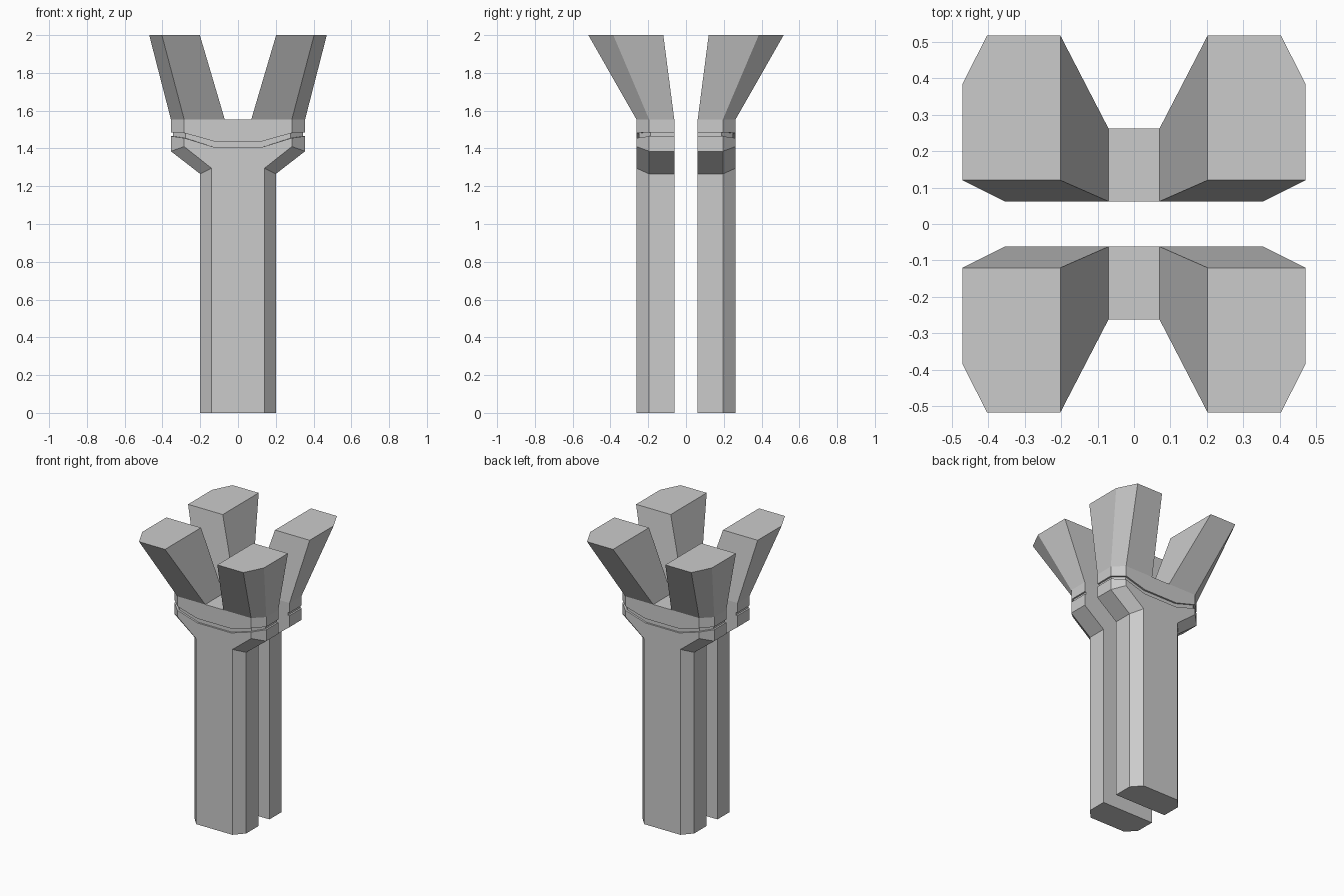
import bpy
import bmesh

cube = bpy.data.objects.get("Cube")
if cube:
    bpy.data.objects.remove(cube, do_unlink=True)

grey = bpy.data.materials.new("light grey")
grey.use_nodes = True
COLOUR = (0.6, 0.6, 0.6, 1)
grey.diffuse_color = COLOUR
grey.node_tree.nodes["Principled BSDF"].inputs["Base Color"].default_value = COLOUR

INNER, SHOULDER, FRONT = -0.062, -0.195, -0.262   # depths of the section corners
TOP, TIP = 1.553, 2.0


def loft(name, rings, sx=1, sy=1):
    """Skin a stack of matching rings, cap the ends, merge coplanar faces."""
    bm = bmesh.new()
    loops = [[bm.verts.new((x * sx, y * sy, z)) for x, y, z in ring] for ring in rings]
    for low, high in zip(loops, loops[1:]):
        for i in range(len(low)):
            j = (i + 1) % len(low)
            bm.faces.new((low[i], low[j], high[j], high[i]))
    bm.faces.new(loops[0])
    bm.faces.new(loops[-1])
    bmesh.ops.dissolve_limit(bm, angle_limit=0.005, verts=bm.verts, edges=bm.edges)
    bmesh.ops.recalc_face_normals(bm, faces=bm.faces)
    mesh = bpy.data.meshes.new(name)
    bm.to_mesh(mesh)
    bm.free()
    mesh.materials.append(grey)
    obj = bpy.data.objects.new(name, mesh)
    bpy.context.collection.objects.link(obj)


def section(side, chamfer, heights, inset=0.0):
    """Chamfered section; heights at the side, chamfer and middle corners."""
    half = [(side - inset, INNER, heights[0]),
            (side - inset, SHOULDER + inset / 2, heights[0]),
            (chamfer - inset / 2, FRONT + inset, heights[1]),
            (0.13, FRONT + inset, heights[2])]
    return half + [(-x, y, z) for x, y, z in reversed(half)]


# Post flaring into a head with a thin groove around its outside
lower_lip = (1.465, 1.455, 1.408)
upper_lip = (1.485, 1.482, 1.438)
post = [
    section(0.2, 0.14, (0, 0, 0)),
    section(0.2, 0.14, (1.265, 1.295, 1.295)),
    section(0.355, 0.285, (1.385, 1.41, 1.36)),
    section(0.355, 0.285, lower_lip),
    section(0.355, 0.285, lower_lip, 0.012),
    section(0.355, 0.285, upper_lip, 0.012),
    section(0.355, 0.285, upper_lip),
    section(0.355, 0.285, (TOP, TOP, TOP)),
]

# Prong leaning outwards from one corner of the head
prong_base = [(0.07, INNER), (0.355, INNER), (0.355, SHOULDER), (0.285, FRONT), (0.07, FRONT)]
prong_tip = [(0.202, -0.12), (0.47, -0.12), (0.47, -0.385), (0.403, -0.517), (0.202, -0.517)]
prong = [[(x, y, TOP) for x, y in prong_base], [(x, y, TIP) for x, y in prong_tip]]

for depth, sy in (("front", 1), ("back", -1)):
    loft(depth + "_post", post, sy=sy)
    for side, sx in (("left", 1), ("right", -1)):
        loft(f"{depth}_{side}_prong", prong, sx, sy)
